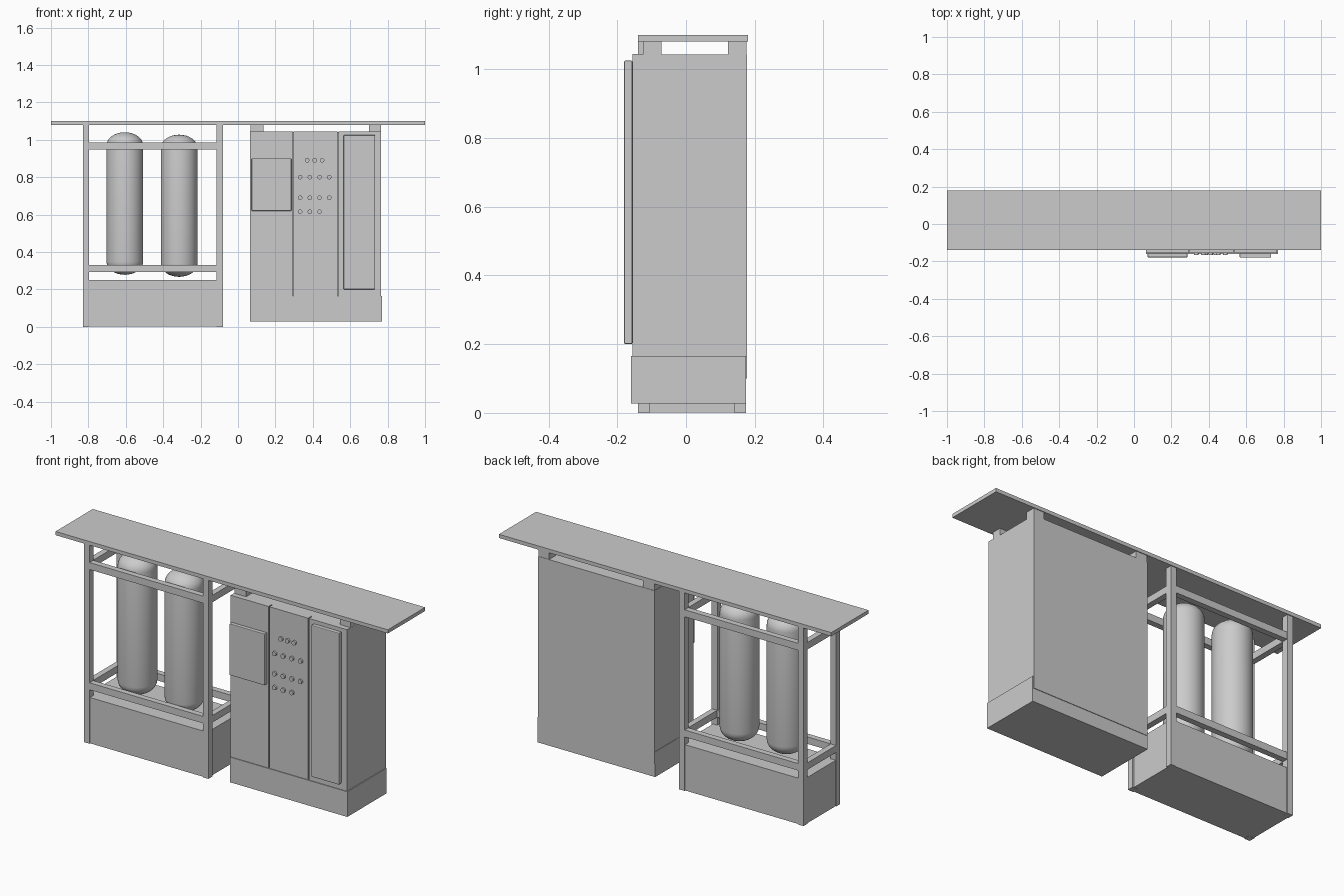
import bpy, bmesh, math

if "Cube" in bpy.data.objects:
    bpy.data.objects.remove(bpy.data.objects["Cube"])


def finish(name, bm):
    bmesh.ops.recalc_face_normals(bm, faces=bm.faces)
    me = bpy.data.meshes.new(name)
    bm.to_mesh(me)
    bm.free()
    ob = bpy.data.objects.new(name, me)
    bpy.context.collection.objects.link(ob)
    return ob


def box(name, x, y, z, bevel=0):
    """Box from (min, max) ranges."""
    bm = bmesh.new()
    bmesh.ops.create_cube(bm, size=1)
    for v in bm.verts:
        v.co = [r[0] if c < 0 else r[1] for c, r in zip(v.co, (x, y, z))]
    ob = finish(name, bm)
    if bevel:
        m = ob.modifiers.new("bevel", 'BEVEL')
        m.width, m.segments = bevel, 2
    return ob


def smooth(ob, angle=35):
    bpy.ops.object.select_all(action='DESELECT')
    ob.select_set(True)
    bpy.context.view_layer.objects.active = ob
    bpy.ops.object.shade_smooth_by_angle(angle=math.radians(angle))


def tank(name, cx, cy, z0, z1, r=0.098, dome=0.07):
    """Capsule spun from half a profile."""
    arc = [i * math.pi / 16 for i in range(9)]
    prof = [(r * math.sin(a), z0 + dome * (1 - math.cos(a))) for a in arc]
    prof += [(r * math.cos(a), z1 - dome * (1 - math.sin(a))) for a in arc]
    bm = bmesh.new()
    vs = [bm.verts.new((cx + p, cy, z)) for p, z in prof]
    es = [bm.edges.new(pair) for pair in zip(vs, vs[1:])]
    bmesh.ops.spin(bm, geom=vs + es, cent=(cx, cy, 0), axis=(0, 0, 1),
                   angle=2 * math.pi, steps=40)
    bmesh.ops.remove_doubles(bm, verts=bm.verts, dist=1e-4)
    smooth(finish(name, bm))


# Counter top
box("counter_top", (-1, 1), (-0.14, 0.18), (1.08, 1.10))

# Open frame: legs, rails and plinth
X0, X1, Y0, Y1, T = -0.83, -0.08, -0.14, 0.175, 0.034
for nx, x in (("left", X0), ("right", X1 - T)):
    for ny, y in (("front", Y0), ("back", Y1 - T)):
        box(f"leg_{ny}_{nx}", (x, x + T), (y, y + T), (0, 1.08))
for level, z in (("lower", 0.293), ("upper", 0.947)):
    zr = (z, z + 0.038)
    for ny, y in (("front", Y0), ("back", Y1 - T)):
        box(f"{level}_rail_{ny}", (X0 + T, X1 - T), (y + .001, y + T - .001), zr)
    for nx, x in (("left", X0), ("right", X1 - T)):
        box(f"{level}_rail_{nx}", (x + .001, x + T - .001), (Y0 + T, Y1 - T), zr)
box("frame_plinth", (X0 + 0.003, X1 - 0.008), (Y0 + 0.004, Y1 - 0.004), (0.001, 0.25))

# Tanks
tank("tank_left", -0.605, 0.0, 0.278, 1.04)
tank("tank_right", -0.315, -0.01, 0.267, 1.027)

# Cabinet body, plinth and spacer blocks
box("cabinet_body", (0.065, 0.765), (-0.127, 0.178), (0.10, 1.042))
box("cabinet_plinth", (0.063, 0.77), (-0.16, 0.175), (0.028, 0.165))
for nx, x in (("left", (0.067, 0.135)), ("right", (0.70, 0.764))):
    for ny, y in (("front", (-0.125, -0.072)), ("back", (0.122, 0.176))):
        box(f"spacer_{ny}_{nx}", x, y, (1.042, 1.08))

# Doors with narrow seams between them
for name, x in (("left", (0.065, 0.293)), ("middle", (0.298, 0.531)),
                ("right", (0.536, 0.765))):
    box(f"door_{name}", x, (-0.156, -0.127), (0.165, 1.044))

# Raised panels on the outer doors
box("display_panel", (0.073, 0.285), (-0.178, -0.156), (0.62, 0.90), 0.003)
box("tall_panel", (0.565, 0.733), (-0.18, -0.156), (0.20, 1.025), 0.004)

# Round buttons on the middle door
rows = [(0.89, 0.37, 0.04, 3), (0.80, 0.332, 0.052, 4),
        (0.69, 0.332, 0.052, 4), (0.615, 0.332, 0.052, 3)]
for r, (z, x, step, n) in enumerate(rows):
    for i in range(n):
        bpy.ops.mesh.primitive_cylinder_add(
            vertices=20, radius=0.012, depth=0.014,
            location=(x + i * step, -0.159, z), rotation=(math.pi / 2, 0, 0))
        ob = bpy.context.object
        ob.name = f"button_{r}_{i}"
        smooth(ob)
